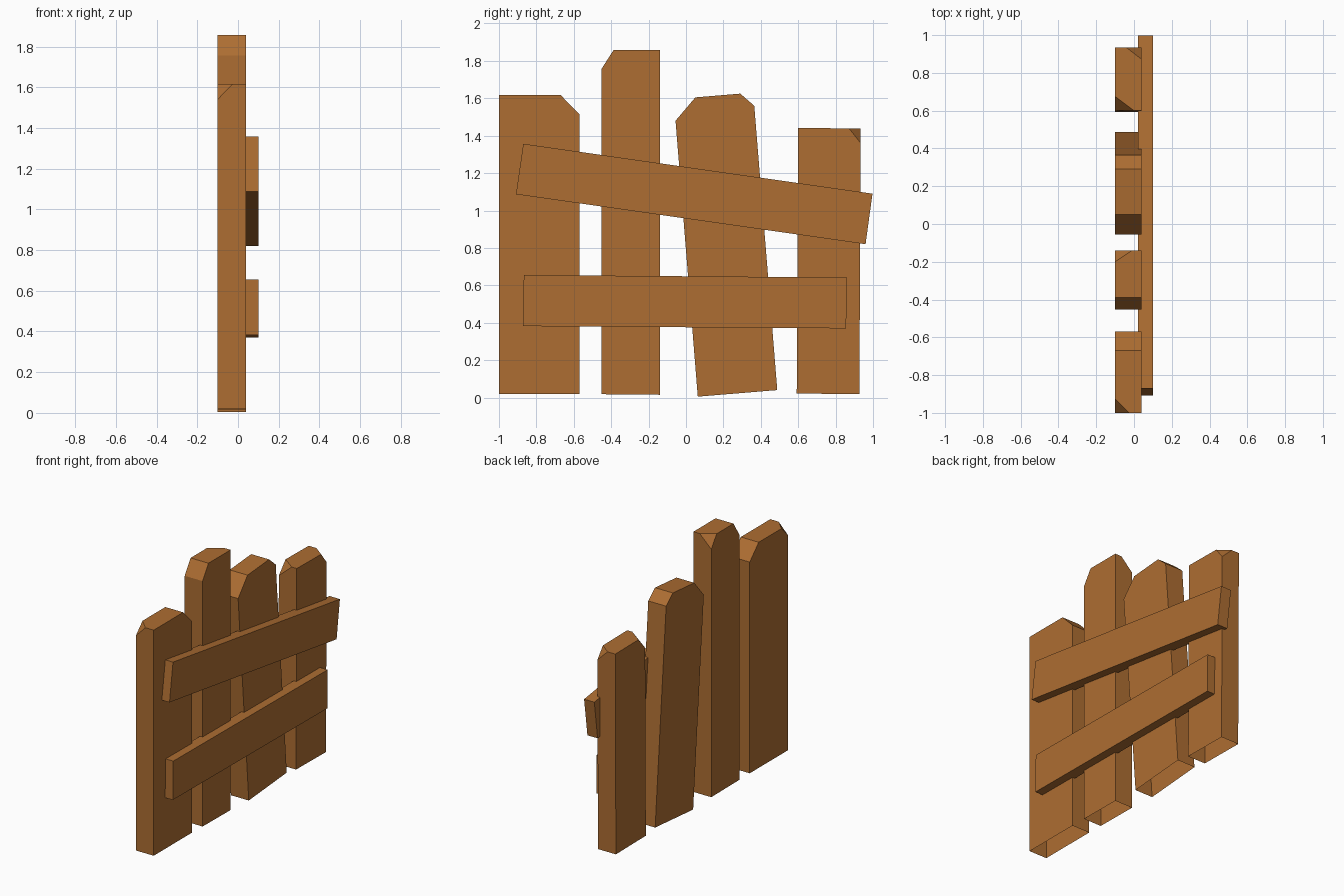
import bpy, bmesh
from mathutils import Vector

if "Cube" in bpy.data.objects:
    bpy.data.objects.remove(bpy.data.objects["Cube"])

wood = bpy.data.materials.new("brown wood")
wood.diffuse_color = (0.42, 0.155, 0.032, 1)
wood.use_nodes = True
wood.node_tree.nodes["Principled BSDF"].inputs["Base Color"].default_value = wood.diffuse_color


def board(name, profile, x0, x1, cuts=(), open_bottom=False):
    """Extrude a (y, z) profile along x; each cut is three points and trims one corner."""
    bm = bmesh.new()
    face = bm.faces.new([bm.verts.new((x0, y, z)) for y, z in profile])
    ext = bmesh.ops.extrude_face_region(bm, geom=[face])["geom"]
    for v in ext:
        if isinstance(v, bmesh.types.BMVert):
            v.co.x = x1
    bmesh.ops.recalc_face_normals(bm, faces=bm.faces[:])
    centre = Vector((0, sum(p[0] for p in profile) / len(profile), 0.6))
    for cut in cuts:
        a, b, c = map(Vector, cut)
        n = (b - a).cross(c - a).normalized()
        if n.dot(centre - a) > 0:
            n = -n
        res = bmesh.ops.bisect_plane(bm, geom=bm.verts[:] + bm.edges[:] + bm.faces[:],
                                     plane_co=a, plane_no=n, clear_outer=True)
        edges = [e for e in res["geom_cut"] if isinstance(e, bmesh.types.BMEdge)]
        bmesh.ops.edgeloop_fill(bm, edges=edges)
    bmesh.ops.recalc_face_normals(bm, faces=bm.faces[:])
    if open_bottom:
        down = [f for f in bm.faces if f.normal.z < -0.9]
        bmesh.ops.delete(bm, geom=down, context='FACES_ONLY')
    me = bpy.data.meshes.new(name)
    bm.to_mesh(me)
    bm.free()
    me.materials.append(wood)
    ob = bpy.data.objects.new(name, me)
    bpy.context.collection.objects.link(ob)


B, F = -0.10, 0.04  # picket back and front

# Upright pickets, open underneath, with chipped top corners
pickets = [
    ([(-1, .02), (-.57, .02), (-.57, 1.515), (-.67, 1.617), (-1, 1.617)],
     [((B, -1, 1.54), (-.025, -1, 1.617), (B, -.925, 1.617))]),
    ([(-.453, .018), (-.14, .015), (-.14, 1.857), (-.388, 1.857), (-.453, 1.755)],
     [((B, -.14, 1.77), (-.01, -.14, 1.857), (B, -.20, 1.857))]),
    ([(.063, .005), (.488, .04), (.365, 1.56), (.29, 1.625), (.05, 1.605), (-.056, 1.48)], []),
    ([(.592, .022), (.927, .018), (.934, 1.438), (.60, 1.442)],
     [((F, .934, 1.36), (-.04, .934, 1.438), (F, .872, 1.439)),
      ((B, .60, 1.355), (0, .60, 1.442), (B, .675, 1.441))]),
]
for i, (profile, cuts) in enumerate(pickets):
    board(f"picket_{i + 1}", profile, B, F, cuts, True)

# Cross rails, sunk slightly into the pickets
board("upper_rail", [(-.87, 1.357), (.997, 1.09), (.96, .82), (-.909, 1.087)], .02, .10)
board("lower_rail", [(-.867, .655), (.86, .642), (.856, .37), (-.872, .382)], .02, .10)
